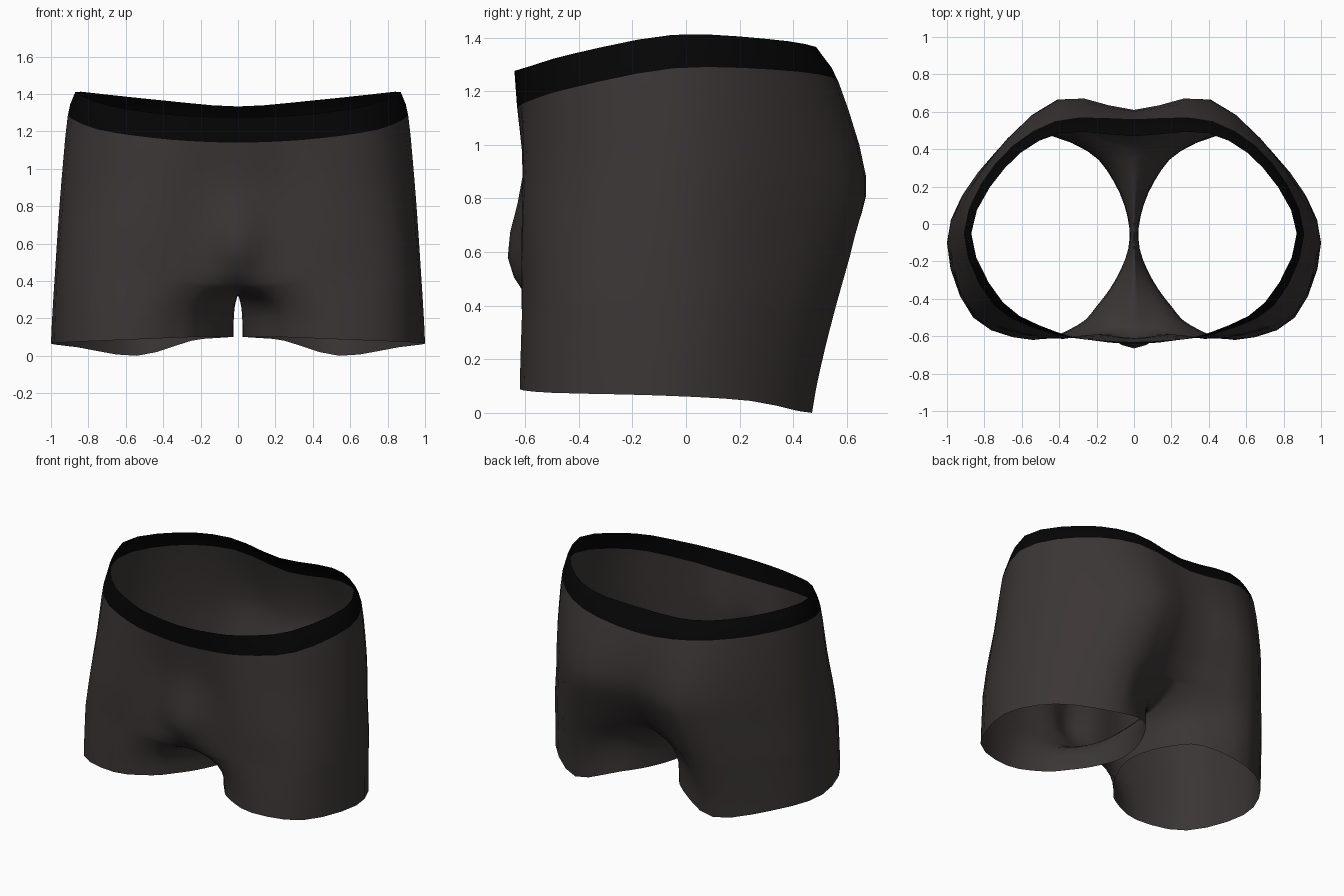
import bpy
from mathutils import Vector

cube = bpy.data.objects.get("Cube")
if cube:
    bpy.data.objects.remove(cube, do_unlink=True)


def material(name, color):
    m = bpy.data.materials.new(name)
    m.use_nodes = True
    m.diffuse_color = (*color, 1)
    bsdf = m.node_tree.nodes["Principled BSDF"]
    bsdf.inputs["Base Color"].default_value = (*color, 1)
    bsdf.inputs["Roughness"].default_value = 0.9
    return m


def spline(points, before, after, steps):
    """Smooth curve through points, with a guide point beyond each end."""
    p = [before, *points, after]
    out = []
    for a, b, c, d in zip(p, p[1:], p[2:], p[3:]):
        for i in range(steps):
            t = i / steps
            out.append(0.5 * (2 * b + (c - a) * t + (2 * a - 5 * b + 4 * c - d) * t ** 2
                              + (3 * b - a - 3 * c + d) * t ** 3))
    return out + [points[-1]]


def mirrored(v):
    return Vector((-v.x, v.y, v.z))


def open_spline(points, steps):
    return spline(points, 2 * points[0] - points[1], 2 * points[-1] - points[-2], steps)


def vectors(points):
    return [Vector(p) for p in points]


def half_ring(points):
    p = vectors(points)
    return spline(p, mirrored(p[1]), mirrored(p[-2]), AROUND)


def leg_point(top, low, t):
    """Points near the crotch turn down quickly, outer ones run almost straight."""
    power = 1.2 + 2.8 * max(0, 1 - top.x / 0.45)
    e = 1 - (1 - t) ** power
    return Vector((top.x + (low.x - top.x) * e, top.y + (low.y - top.y) * e,
                   top.z + (low.z - top.z) * t))


def grid_object(name, grids, mat):
    """Skin rows of points into quads; closed grids wrap around."""
    verts, faces = [], []
    for rows, closed in grids:
        base, n = len(verts), len(rows[0])
        verts += [v for row in rows for v in row]
        for r in range(len(rows) - 1):
            for c in range(n if closed else n - 1):
                d = (c + 1) % n
                a, b = base + r * n, base + (r + 1) * n
                faces.append((a + c, b + c, b + d, a + d))
    mesh = bpy.data.meshes.new(name)
    mesh.from_pydata(verts, [], faces)
    mesh.materials.append(mat)
    obj = bpy.data.objects.new(name, mesh)
    bpy.context.collection.objects.link(obj)
    weld = obj.modifiers.new("weld", 'WELD')
    weld.merge_threshold = 0.0005
    mir = obj.modifiers.new("mirror", 'MIRROR')
    mir.merge_threshold = 0.001
    for p in mesh.polygons:
        p.use_smooth = True
    return obj


AROUND, DOWN, LEG_ROWS = 3, 3, 7
fabric = material("charcoal fabric", (0.044, 0.036, 0.036))
elastic = material("black elastic", (0.0015, 0.0015, 0.0015))

# Half rings of the left side, front centre to back centre, waist to crotch
rings = [half_ring(p) for p in (
    [(0, -.64, 1.275), (.2, -.625, 1.28), (.42, -.575, 1.295), (.7, -.42, 1.34),
     (.87, -.05, 1.41), (.69, .3, 1.395), (.4, .485, 1.365), (0, .47, 1.333)],
    [(0, -.63, 1.14), (.2, -.62, 1.145), (.44, -.585, 1.163), (.75, -.435, 1.21),
     (.91, -.05, 1.285), (.74, .325, 1.28), (.42, .55, 1.25), (0, .56, 1.2)],
    [(0, -.61, .88), (.2, -.59, .88), (.46, -.6, .9), (.8, -.44, .9),
     (.945, -.05, .92), (.775, .335, .92), (.4, .665, .88), (0, .61, .9)],
    [(0, -.665, .58), (.19, -.595, .6), (.48, -.61, .65), (.835, -.465, .65),
     (.965, -.06, .65), (.81, .295, .65), (.44, .63, .66), (0, .56, .7)],
    [(0, -.56, .38), (.18, -.585, .39), (.48, -.61, .42), (.86, -.48, .42),
     (.98, -.07, .42), (.835, .275, .42), (.47, .565, .42), (0, .41, .47)])]
columns = [open_spline(col, DOWN) for col in zip(*rings)]
torso = [list(row) for row in zip(*columns)]

# Seam under the crotch, back to front, closing the top of the leg
seam = open_spline([rings[-1][-1], *vectors([(0, .25, .385), (0, .05, .335),
                    (0, -.18, .325), (0, -.4, .35)]), rings[-1][0]], AROUND)
leg_top = rings[-1] + seam[1:-1]

# Leg hem
hem_points = vectors([(.2, -.44, .1), (.3, -.54, .098), (.54, -.62, .088), (.86, -.5, .075),
                      (1, -.1, .065), (.855, .24, .045), (.54, .47, 0), (.25, .39, .08),
                      (.11, .23, .095), (.035, .04, .1), (.03, -.13, .1), (.1, -.3, .1)])
hem = spline(hem_points + hem_points[:1], hem_points[-1], hem_points[1], AROUND)[:-1]

# Leg tube, with rows closer together under the crotch
leg = [[leg_point(a, b, (i / LEG_ROWS) ** 1.5) for a, b in zip(leg_top, hem)]
       for i in range(LEG_ROWS + 1)]

grid_object("waistband", [(torso[:DOWN + 1], False)], elastic)
grid_object("shorts_body", [(torso[DOWN:], False), (leg, True)], fabric)
